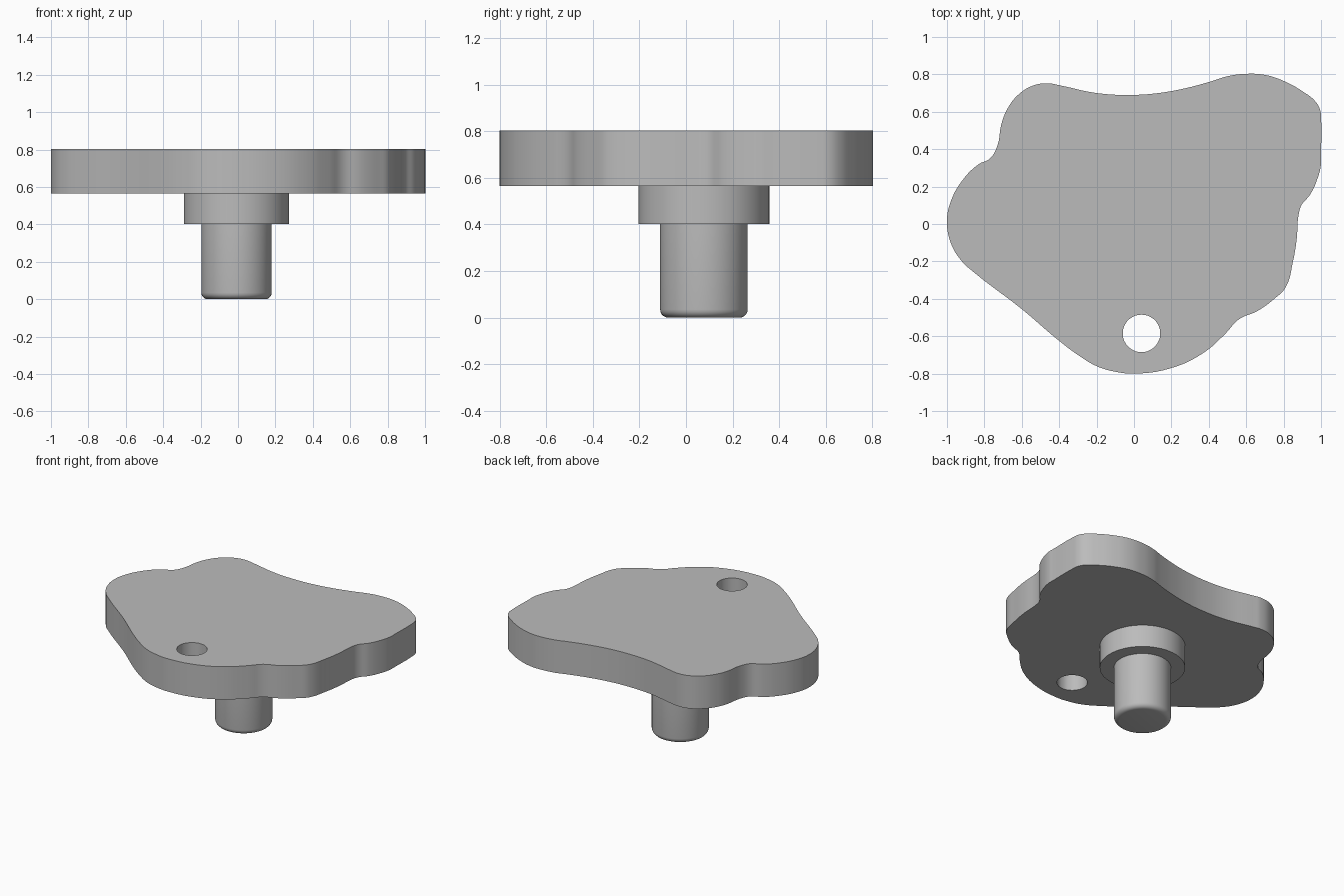
import bpy
import bmesh
import math

default_cube = bpy.data.objects.get("Cube")
if default_cube:
    bpy.data.objects.remove(default_cube, do_unlink=True)

# Single flat grey finish
grey = bpy.data.materials.new("plain_grey")
grey.use_nodes = True
grey_value = (0.5, 0.5, 0.5, 1)
grey.diffuse_color = grey_value
grey.node_tree.nodes["Principled BSDF"].inputs["Base Color"].default_value = grey_value


def finish(obj):
    """Apply the finish and smooth the curved walls while keeping rims crisp."""
    obj.data.materials.clear()
    obj.data.materials.append(grey)
    bpy.ops.object.select_all(action="DESELECT")
    obj.select_set(True)
    bpy.context.view_layer.objects.active = obj
    bpy.ops.object.shade_smooth_by_angle(angle=math.radians(35))


def add_loop(curve, points):
    """Add a smooth closed loop to a filled curve."""
    spline = curve.splines.new("BEZIER")
    spline.bezier_points.add(len(points) - 1)
    spline.use_cyclic_u = True
    spline.resolution_u = 5
    for knot, (x, y) in zip(spline.bezier_points, points):
        knot.co = (x, y, 0)
        knot.handle_left_type = knot.handle_right_type = "AUTO"


def extruded_plate(name, loops, bottom, top):
    """Extrude filled loops (inner loops become holes) into a mesh plate."""
    curve = bpy.data.curves.new(name, "CURVE")
    curve.dimensions = "2D"
    curve.fill_mode = "BOTH"
    curve.extrude = (top - bottom) / 2
    for loop in loops:
        add_loop(curve, loop)
    obj = bpy.data.objects.new(name, curve)
    obj.location.z = (top + bottom) / 2
    bpy.context.collection.objects.link(obj)
    bpy.ops.object.select_all(action="DESELECT")
    obj.select_set(True)
    bpy.context.view_layer.objects.active = obj
    bpy.ops.object.convert(target="MESH")
    obj = bpy.context.object
    bm = bmesh.new()
    bm.from_mesh(obj.data)
    bmesh.ops.remove_doubles(bm, verts=bm.verts, dist=0.0005)
    bmesh.ops.recalc_face_normals(bm, faces=bm.faces)
    bm.to_mesh(obj.data)
    bm.free()
    finish(obj)
    return obj


def cylinder(name, centre, radius, bottom, top, rounding=0):
    """Upright cylinder, optionally with a rounded lower rim."""
    bpy.ops.mesh.primitive_cylinder_add(
        vertices=64, radius=radius, depth=top - bottom,
        location=(*centre, (top + bottom) / 2))
    obj = bpy.context.object
    obj.name = name
    if rounding:
        bm = bmesh.new()
        bm.from_mesh(obj.data)
        rim = [e for e in bm.edges if all(v.co.z < 0 for v in e.verts)]
        bmesh.ops.bevel(bm, geom=rim, offset=rounding, segments=5,
                        profile=0.5, affect="EDGES")
        bm.to_mesh(obj.data)
        bm.free()
    finish(obj)
    return obj


# Lobed plate outline, in hundredths, anticlockwise from the front
outline = [
    (0, -80), (20, -77), (37, -69), (49, -58.5), (56, -51), (66, -46.5),
    (75, -40), (81, -34), (85, -20), (87, -8), (88, 5), (89.5, 10),
    (94, 15.5), (98, 24), (100, 32), (100, 36), (100, 57), (99.5, 61),
    (97, 65.5), (90, 71), (80, 76.5), (70, 79.7), (60, 80.3), (50, 79),
    (41, 76.2), (28, 72.7), (13, 70), (-2, 69), (-20, 70), (-40, 74.2),
    (-46, 75.2), (-54, 74), (-62, 69), (-68, 61), (-71, 53), (-73, 42),
    (-77, 35), (-83, 32), (-92, 23), (-98, 12), (-100, 2), (-98, -10),
    (-92, -20), (-86, -25.5), (-60, -45.5), (-40, -62.5), (-30, -70),
    (-20, -76), (-10, -79),
]
outline = [(x / 100, y / 100) for x, y in outline]

# Round hole near the front edge
hole_steps = 12
hole = []
for i in range(hole_steps):
    angle = -math.tau * i / hole_steps
    hole.append((0.04 + 0.1 * math.cos(angle), -0.585 + 0.1 * math.sin(angle)))

extruded_plate("lobed_plate", [outline, hole], 0.565, 0.803)

# Stepped stem beneath the plate
stem_centre = (-0.008, 0.077)
cylinder("stem_collar", stem_centre, 0.281, 0.403, 0.565)
cylinder("stem_shaft", stem_centre, 0.188, 0, 0.403, rounding=0.035)
